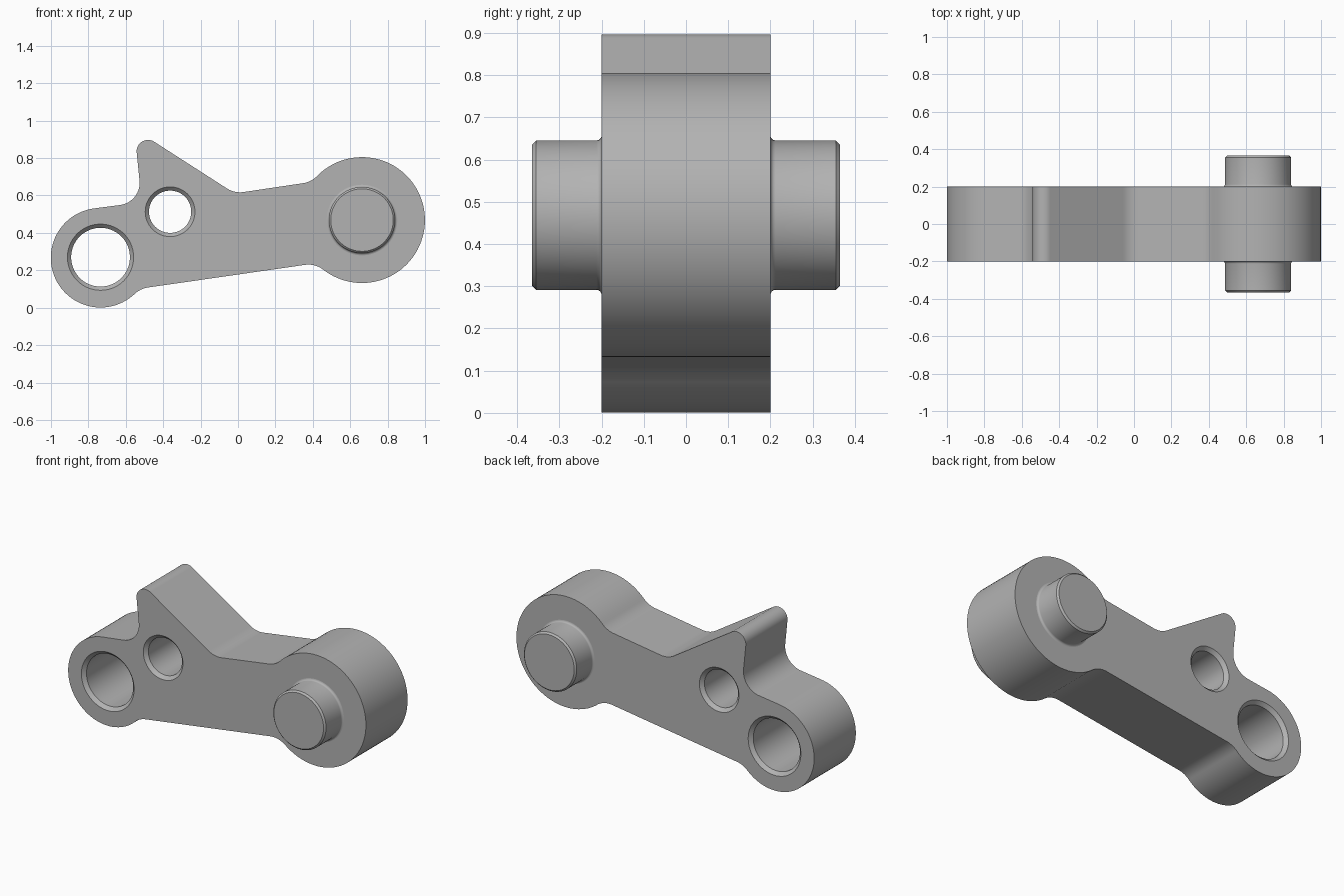
import bpy, bmesh
from math import sin, cos, acos, atan2, radians, tau, pi, ceil, hypot

if "Cube" in bpy.data.objects:
    bpy.data.objects.remove(bpy.data.objects["Cube"], do_unlink=True)

steel = bpy.data.materials.new("satin grey metal")
steel.use_nodes = True
GREY = (0.45, 0.45, 0.45, 1)
steel.diffuse_color = GREY
steel.node_tree.nodes["Principled BSDF"].inputs["Base Color"].default_value = GREY

HALF = 0.2                      # half thickness of the arm
BIG, BIG_R = (0.663, 0.4685), 0.3365
SMALL, SMALL_R = (-0.735, 0.267), 0.266
FILLET = 0.13


def finish(bm, name):
    bmesh.ops.recalc_face_normals(bm, faces=bm.faces)
    mesh = bpy.data.meshes.new(name)
    bm.to_mesh(mesh)
    bm.free()
    mesh.materials.append(steel)
    obj = bpy.data.objects.new(name, mesh)
    bpy.context.collection.objects.link(obj)
    bpy.ops.object.select_all(action='DESELECT')
    obj.select_set(True)
    bpy.context.view_layer.objects.active = obj
    bpy.ops.object.shade_smooth_by_angle(angle=radians(30))
    return obj


def polar(centre, radius, angle):
    return (centre[0] + radius * cos(angle), centre[1] + radius * sin(angle))


def circle(centre, radius, count=96):
    return [polar(centre, radius, tau * i / count) for i in range(count)]


def belt(discs):
    """Closed outline of arcs joined by tangents; negative radius is concave."""
    normals = []
    for i, (c, r) in enumerate(discs):
        c2, r2 = discs[(i + 1) % len(discs)]
        dx, dz = c2[0] - c[0], c2[1] - c[1]
        ratio = max(-1, min(1, (r - r2) / hypot(dx, dz)))
        normals.append(atan2(dz, dx) - acos(ratio))
    points = []
    for i, (c, r) in enumerate(discs):
        start = normals[i - 1]
        sweep = (normals[i] - start) % tau
        if r < 0:
            sweep -= tau
        steps = max(2, ceil(abs(sweep) / radians(4)))
        for k in range(steps + 1):
            p = polar(c, r, start + sweep * k / steps)
            if not points or hypot(p[0] - points[-1][0], p[1] - points[-1][1]) > 1e-4:
                points.append(p)
    if hypot(points[0][0] - points[-1][0], points[0][1] - points[-1][1]) < 1e-4:
        points.pop()
    return points


def loft(bm, sections):
    """Skin a row of (y, outline) sections and return the vertex rings."""
    rings = [[bm.verts.new((x, y, z)) for x, z in pts] for y, pts in sections]
    for a, b in zip(rings, rings[1:]):
        for i in range(len(a)):
            j = (i + 1) % len(a)
            bm.faces.new((a[i], a[j], b[j], b[i]))
    return rings


# Arm: outline of bosses, blends and the pointed horn, with two bores
def blend(centre, radius, degrees):
    return (polar(centre, radius + FILLET, radians(degrees)), -FILLET)


outline = belt([
    (BIG, BIG_R),
    blend(BIG, BIG_R, 135.7),
    ((0.011, 0.747), -FILLET),
    ((-0.481, 0.836), 0.061),
    ((-0.646, 0.668), -0.12),
    (SMALL, SMALL_R),
    blend(SMALL, SMALL_R, 313.4),
    blend(BIG, BIG_R, 232.1),
])

bm = bmesh.new()
walls = [loft(bm, [(-HALF, outline), (HALF, outline)])]
CHAMFER = 0.02
for centre, radius in (((-0.735, 0.27), 0.157), ((-0.363, 0.513), 0.113)):
    wide, narrow = circle(centre, radius + CHAMFER), circle(centre, radius)
    inner = HALF - CHAMFER
    walls.append(loft(bm, [(-HALF, wide), (-inner, narrow), (inner, narrow), (HALF, wide)]))
for side in (0, -1):
    edges = []
    for rings in walls:
        ring = rings[side]
        edges += [bm.edges.get((ring[i - 1], ring[i])) for i in range(len(ring))]
    bmesh.ops.triangle_fill(bm, edges=edges, use_beauty=True, normal=(0, 1 if side else -1, 0))
finish(bm, "lever_arm")

# Pins: chamfered end and a small root fillet, one on each face of the arm
PIN_R, PIN_END, EDGE, ROOT = 0.177, 0.365, 0.01, 0.012
for name, side in (("front_pin", -1), ("back_pin", 1)):
    profile = [(HALF - 0.02, PIN_R + ROOT)]
    for k in range(5):
        a = k * pi / 8
        profile.append((HALF + ROOT * (1 - cos(a)), PIN_R + ROOT * (1 - sin(a))))
    profile += [(PIN_END - EDGE, PIN_R), (PIN_END, PIN_R - EDGE)]
    bm = bmesh.new()
    rings = loft(bm, [(side * y, circle(BIG, r)) for y, r in profile])
    bm.faces.new(rings[0])
    bm.faces.new(rings[-1])
    finish(bm, name)
